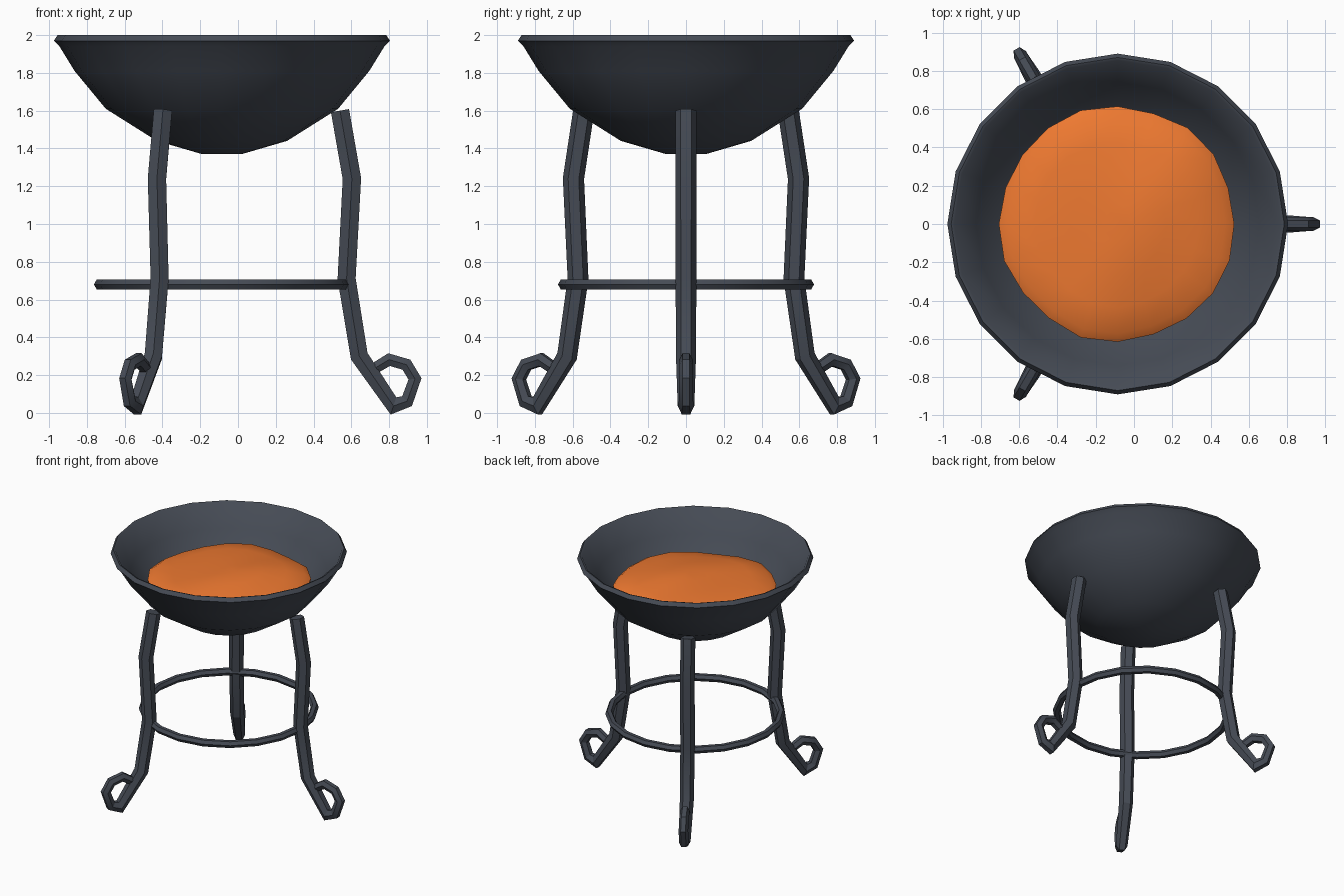
import bpy
import bmesh
from math import sin, cos, pi, radians
from mathutils import Vector

cube = bpy.data.objects.get("Cube")
if cube:
    bpy.data.objects.remove(cube, do_unlink=True)

AXIS_X = -0.085
SIDES = 20


def material(name, color):
    mat = bpy.data.materials.new(name)
    mat.use_nodes = True
    mat.diffuse_color = color
    bsdf = mat.node_tree.nodes["Principled BSDF"]
    bsdf.inputs["Base Color"].default_value = color
    bsdf.inputs["Roughness"].default_value = 0.7
    return mat


iron = material("dark_iron", (0.06, 0.07, 0.09, 1))
glow = material("glowing_embers", (0.85, 0.19, 0.03, 1))


def finish(bm, name, mat, angle=40):
    bmesh.ops.recalc_face_normals(bm, faces=bm.faces[:])
    mesh = bpy.data.meshes.new(name)
    bm.to_mesh(mesh)
    bm.free()
    mesh.materials.append(mat)
    obj = bpy.data.objects.new(name, mesh)
    bpy.context.collection.objects.link(obj)
    obj.location.x = AXIS_X
    bpy.ops.object.select_all(action='DESELECT')
    obj.select_set(True)
    bpy.context.view_layer.objects.active = obj
    bpy.ops.object.shade_smooth_by_angle(angle=radians(angle))
    return obj


def skin(bm, rings, closed=False):
    """Join successive rings of vertices with quads."""
    count = len(rings[0])
    pairs = list(zip(rings, rings[1:]))
    if closed:
        pairs.append((rings[-1], rings[0]))
    for a, b in pairs:
        for i in range(count):
            j = (i + 1) % count
            bm.faces.new((a[i], a[j], b[j], b[i]))


def lathe(bm, profile, sides=SIDES, lump=None):
    rings = []
    for r, z in profile:
        ring = []
        for i in range(sides):
            a = 2 * pi * i / sides
            co = Vector((r * cos(a), r * sin(a), z))
            ring.append(bm.verts.new(lump(co) if lump else co))
        rings.append(ring)
    return rings


# Bowl: outer wall from the base up, over the lip and down the inner wall
bm = bmesh.new()
rings = lathe(bm, [(0.105, 1.37), (0.345, 1.44), (0.615, 1.61), (0.78, 1.81),
                   (0.86, 1.94), (0.89, 1.97), (0.87, 2.0), (0.855, 1.995),
                   (0.74, 1.83), (0.59, 1.66), (0.33, 1.49), (0.1, 1.42)])
skin(bm, rings)
bm.faces.new(rings[0])
bm.faces.new(rings[-1])
finish(bm, "bowl", iron)


# Embers: a lumpy low mound resting in the bowl
def ember_lump(co):
    wave = sin(4.1 * co.x + 1.0) * cos(3.7 * co.y - 0.6)
    ripple = sin(9 * co.x - 5 * co.y)
    spread = 1 + 0.015 * ripple
    return Vector((co.x * spread, co.y * spread, co.z + 0.02 * wave + 0.008 * ripple))


bm = bmesh.new()
rings = lathe(bm, [(0.56, 1.64), (0.61, 1.70), (0.615, 1.745), (0.57, 1.775),
                   (0.43, 1.795), (0.25, 1.81), (0.09, 1.815)], lump=ember_lump)
skin(bm, rings)
bm.faces.new(rings[0])
bm.faces.new(rings[-1])
finish(bm, "embers", glow, 50)

# Brace ring joining the legs
bm = bmesh.new()
tube = [(0.648 + 0.03 * cos(i * pi / 3), 0.68 + 0.03 * sin(i * pi / 3)) for i in range(6)]
skin(bm, lathe(bm, tube), closed=True)
finish(bm, "brace_ring", iron)

# Legs: six-sided bar bent along a path (radius, height, bar size), curled at the foot
LEG_PATH = [(0.625, 1.6, 0.056), (0.688, 1.24, 0.056), (0.66, 0.71, 0.055),
            (0.727, 0.3, 0.053), (0.908, 0.037, 0.044), (0.98, 0.062, 0.038),
            (1.022, 0.18, 0.036), (0.977, 0.255, 0.036), (0.885, 0.282, 0.036),
            (0.815, 0.24, 0.034)]


def leg(name, turn):
    bm = bmesh.new()
    pts = [Vector((r, 0, z)) for r, z, _ in LEG_PATH]
    side = Vector((0, 1, 0))
    rings = []
    for i, p in enumerate(pts):
        before = (p - pts[i - 1]).normalized() if i else None
        after = (pts[i + 1] - p).normalized() if i + 1 < len(pts) else None
        before, after = before or after, after or before
        tangent = (before + after).normalized()
        normal = side.cross(tangent)
        miter = 1 / max(tangent.dot(after), 0.7)
        size = LEG_PATH[i][2]
        rings.append([bm.verts.new(p + size * (side * cos(k * pi / 3)
                                               + normal * sin(k * pi / 3) * miter))
                      for k in range(6)])
    skin(bm, rings)
    bm.faces.new(rings[0])
    bm.faces.new(rings[-1])
    obj = finish(bm, name, iron, 25)
    obj.rotation_euler.z = turn


for n, name in enumerate(("left_leg", "back_right_leg", "front_right_leg")):
    leg(name, n * 2 * pi / 3)
